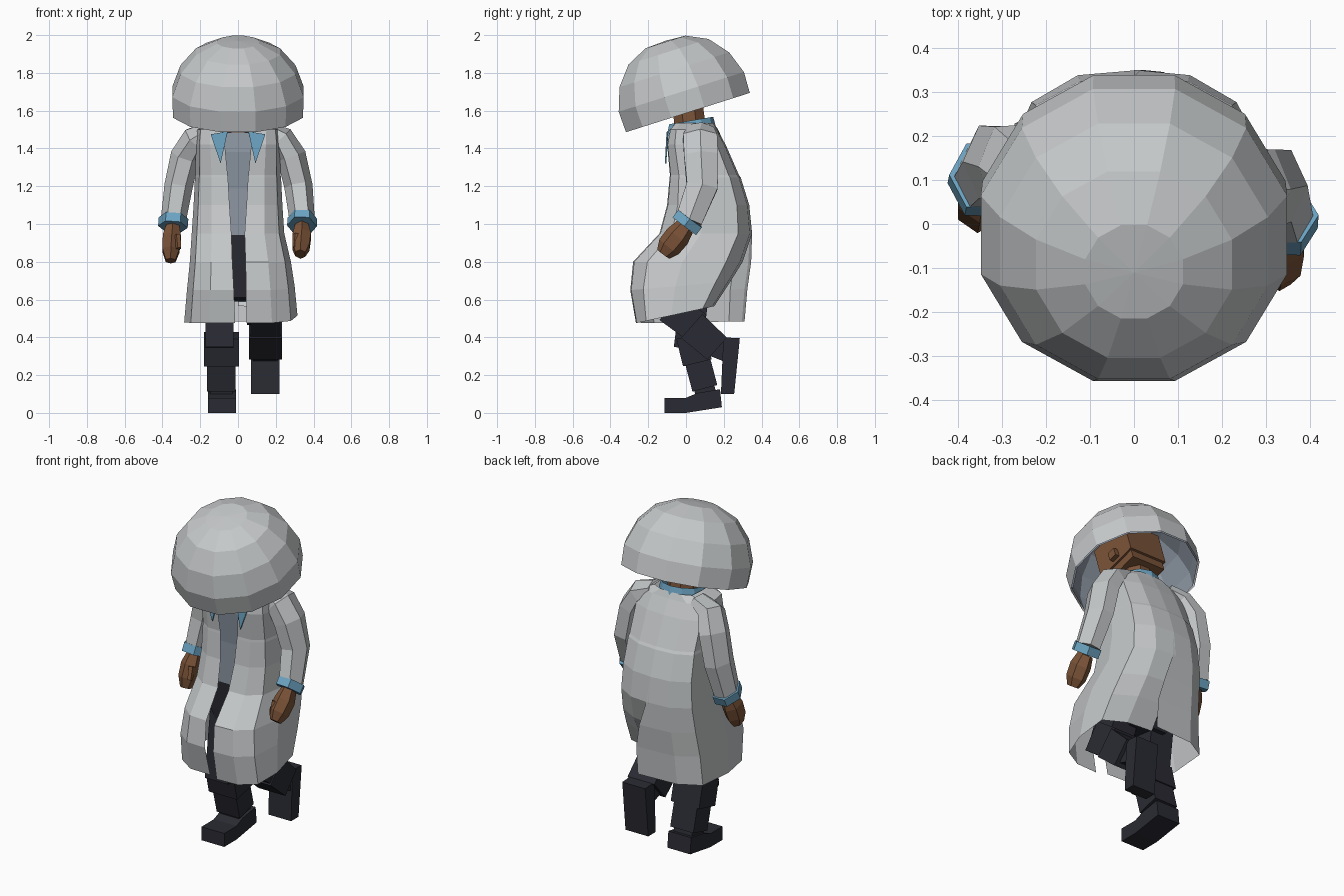
import bpy, bmesh, math
from mathutils import Vector, Matrix

if "Cube" in bpy.data.objects:
    bpy.data.objects.remove(bpy.data.objects["Cube"])


def material(name, rgb):
    m = bpy.data.materials.new(name)
    m.diffuse_color = (*rgb, 1)
    m.use_nodes = True
    m.node_tree.nodes["Principled BSDF"].inputs["Base Color"].default_value = m.diffuse_color
    return m


COAT = material("coat_grey", (0.56, 0.58, 0.59))
SLATE = material("slate_grey", (0.27, 0.31, 0.37))
BLUE = material("trim_blue", (0.15, 0.37, 0.54))
SKIN = material("brown_skin", (0.20, 0.088, 0.04))
DARK = material("dark_cloth", (0.023, 0.024, 0.033))


def loft(name, rings, mat, closed=True, caps=False):
    """Skin a list of equal-length point rings."""
    bm = bmesh.new()
    rows = [[bm.verts.new(p) for p in r] for r in rings]
    n = len(rows[0])
    for a, b in zip(rows, rows[1:]):
        for i in range(n if closed else n - 1):
            j = (i + 1) % n
            bm.faces.new((a[i], a[j], b[j], b[i]))
    if caps:
        bm.faces.new(rows[0])
        bm.faces.new(rows[-1])
    bmesh.ops.remove_doubles(bm, verts=bm.verts, dist=1e-5)
    bmesh.ops.recalc_face_normals(bm, faces=bm.faces)
    me = bpy.data.meshes.new(name)
    bm.to_mesh(me)
    bm.free()
    me.materials.append(mat)
    ob = bpy.data.objects.new(name, me)
    bpy.context.collection.objects.link(ob)
    return ob


def ring(c, d, rx, ry, n=6, turn=0.5):
    """Polygon ring around c, perpendicular to d; rx runs along x."""
    d = Vector(d).normalized()
    u = (Vector((1, 0, 0)) - d * d.x).normalized()
    v = d.cross(u)
    k = 1 / math.cos(math.pi / n)
    ang = [2 * math.pi * (i + turn) / n for i in range(n)]
    return [Vector(c) + u * rx * k * math.cos(a) + v * ry * k * math.sin(a) for a in ang]


def tube(name, pts, mat, n=6, caps=True, turn=0.5):
    """Tube through (centre, rx, ry) stations."""
    cs = [Vector(p[0]) for p in pts]
    rings = []
    for i, (c, rx, ry) in enumerate(pts):
        d = cs[min(i + 1, len(cs) - 1)] - cs[max(i - 1, 0)]
        rings.append(ring(c, d, rx, ry, n, turn))
    return loft(name, rings, mat, caps=caps)


def limb_box(name, x, p, q, w, d, mat=DARK, w2=None, d2=None):
    """Box from p to q, both given as (y, z)."""
    return tube(name, [((x, *p), w, d), ((x, *q), w2 or w, d2 or d)], mat, 4)


# Domed hat, tilted down at the front, with a slate lining
TILT = Matrix.Translation((0, 0.01, 1.59)) @ Matrix.Rotation(math.radians(17.6), 4, 'X')
DOME = [(0, .398), (.115, .392), (.23, .338), (.315, .238), (.36, .115), (.356, 0)]


def dome(name, inset, mat):
    rings = []
    for r, h in DOME:
        s = max(r - inset, 0)
        ang = [math.radians(15 + 30 * i) for i in range(12)]
        rings.append([TILT @ Vector((s * math.cos(a), s * math.sin(a), h - (inset if h else 0)))
                      for a in ang])
    return loft(name, rings, mat)


dome("hat", 0, COAT)
dome("hat_lining", 0.01, SLATE)

# Head, jaw and ears sit inside the hat; neck drops into the collar
for name, w, d, z0, z1 in (("head", .122, .13, .05, .25), ("jaw", .11, .118, 0, .05)):
    tube(name, [((0, 0, z0), w, d), ((0, 0, z1), w, d)], SKIN, 4).matrix_world = TILT
for s, side in ((1, "left"), (-1, "right")):
    tube(side + "_ear", [((s * .13, .01, .07), .02, .025), ((s * .13, .01, .12), .02, .025)],
         SKIN, 4).matrix_world = TILT
tube("neck", [((0, .03, 1.44), .085, .085), ((0, .01, 1.62), .08, .08)], SKIN, 8)

# Shirt and hips
tube("shirt", [((0, .08, .94), .15, .135), ((0, .08, 1.2), .14, .135),
               ((0, .04, 1.40), .13, .115), ((0, .035, 1.49), .11, .10)], SLATE, 4)
tube("hips", [((0, .07, .60), .10, .08), ((0, .09, .75), .16, .12), ((0, .09, .96), .145, .135)], DARK, 4)

# Long open coat: one half-shell per side, rows are z, opening, half width, front y, back y
UPPER = [(1.535, .10, .13, -.055, .15), (1.50, .085, .215, -.085, .165), (1.42, .07, .225, -.10, .21),
         (1.26, .055, .225, -.085, .28), (1.245, .053, .228, -.087, .29),
         (1.10, .045, .235, -.10, .335), (.95, .035, .245, -.14, .35)]
LOWER_STAND = [(.80, .03, .255, -.255, .345), (.65, .022, .27, -.28, .325), (.475, .015, .285, -.24, .31)]
LOWER_SWEPT = [(.80, .04, .28, -.28, .30), (.65, .043, .30, -.295, .235), (.475, .045, .315, -.265, .15)]
SECTION = [(0, 0), (.5, .01), (.87, .13), (1, .45), (.95, .85), (.52, .975), (0, 1)]


def coat_half(name, s, rows, rise, wrap):
    rings = []
    for z, gap, w, f, b in rows:
        pts = []
        for i, (a, t) in enumerate(SECTION):
            x = gap + (w - gap) * a if i < 3 else w * a
            if i == 6:  # back edge overlaps past the centre line
                x -= wrap * max(0, min(1, (1.0 - z) / .3))
            lift = rise * t * max(0, min(1, (.8 - z) / .3))
            pts.append((s * x, f + (b - f) * t, z + lift))
        rings.append(pts)
    return loft(name, rings, COAT, closed=False)


coat_half("coat_right_half", -1, UPPER + LOWER_STAND, 0.01, 0.10)
coat_half("coat_left_half", 1, UPPER + LOWER_SWEPT, 0.09, 0)

# Collar band around the neck, and pointed collar tips
band = []
for r, dz in ((.138, -.04), (.122, .022)):
    ang = [math.radians(-65 + 31 * i) for i in range(11)]
    band.append([(r * math.cos(a), .022 + r * math.sin(a), 1.525 + .17 * r * math.sin(a) + dz)
                 for a in ang])
loft("collar", band, BLUE, closed=False)
for s, side in ((1, "left"), (-1, "right")):
    tri = [(s * .055, 1.49), (s * .145, 1.475), (s * .092, 1.32)]
    loft(side + "_collar_tip", [[(x, -.104 + .15 * max(0, z - 1.42), z) for x, z in tri],
                                [(x, -.112 + .15 * max(0, z - 1.42), z) for x, z in tri]],
         BLUE, caps=True)

# Sleeves, cuffs and hands
ARMS = {"left": [(.14, .08, 1.505), (.23, .075, 1.455), (.283, .08, 1.36), (.32, .085, 1.2), (.34, .015, 1.02)],
        "right": [(-.14, .08, 1.505), (-.23, .09, 1.455), (-.28, .135, 1.36), (-.315, .14, 1.2), (-.342, .105, 1.02)]}
HANDS = {"left": [(.338, -.005, .985), (.338, -.045, .935), (.333, -.09, .88), (.33, -.12, .84)],
         "right": [(-.345, .09, .985), (-.35, .065, .93), (-.355, .04, .86), (-.357, .02, .805)]}
for side, path in ARMS.items():
    sizes = [(.033, .065), (.058, .09), (.067, .09), (.065, .083), (.058, .071)]
    tube(side + "_sleeve", [(p, *r) for p, r in zip(path, sizes)], COAT, 6, turn=0)
    wrist = Vector(path[-1])
    hand = [Vector(p) for p in HANDS[side]]
    axis = (hand[2] - wrist).normalized()
    tube(side + "_cuff", [(wrist - axis * .012, .068, .078), (wrist + axis * .038, .068, .078)],
         BLUE, 6, turn=0)
    tube(side + "_hand", [(p, *r) for p, r in
                          zip(hand, [(.035, .045), (.048, .058), (.045, .056), (.026, .035)])], SKIN, 6)
    s = 1 if side == "left" else -1
    base = hand[1] + Vector((-s * .03, -.045, .01))
    tube(side + "_thumb", [(base, .016, .018), (base + Vector((-s * .006, -.025, -.07)), .012, .014)], SKIN, 5)

# Standing leg
X = -.088
limb_box("right_thigh", X - .01, (.07, .82), (.01, .34), .075, .075)
limb_box("right_knee", X, (.025, .41), (.06, .265), .093, .078)
limb_box("right_shin", X, (.055, .30), (.10, .13), .076, .068)
limb_box("right_ankle", X, (.09, .16), (.11, .08), .06, .055)
sole = [(-.115, 0), (0, 0), (.19, .03), (.18, .125), (.06, .105), (.0, .08), (-.115, .08)]
loft("right_shoe", [[(x, y, z) for y, z in sole] for x in (-.16, -.01)], DARK, caps=True)

# Raised leg, bent at the knee with the foot hanging behind
X = .145
limb_box("left_thigh", X - .02, (.08, .82), (-.06, .50), .078, .085)
limb_box("left_knee", X, (-.09, .56), (.06, .45), .08, .085)
limb_box("left_shin", X, (.03, .46), (.165, .34), .088, .085, d2=.078)
limb_box("left_ankle", X, (.13, .36), (.23, .32), .065, .055)
foot = [(.195, .33), (.185, .10), (.255, .10), (.285, .395), (.20, .40)]
loft("left_shoe", [[(x, y, z) for y, z in foot] for x in (.07, .22)], DARK, caps=True)
